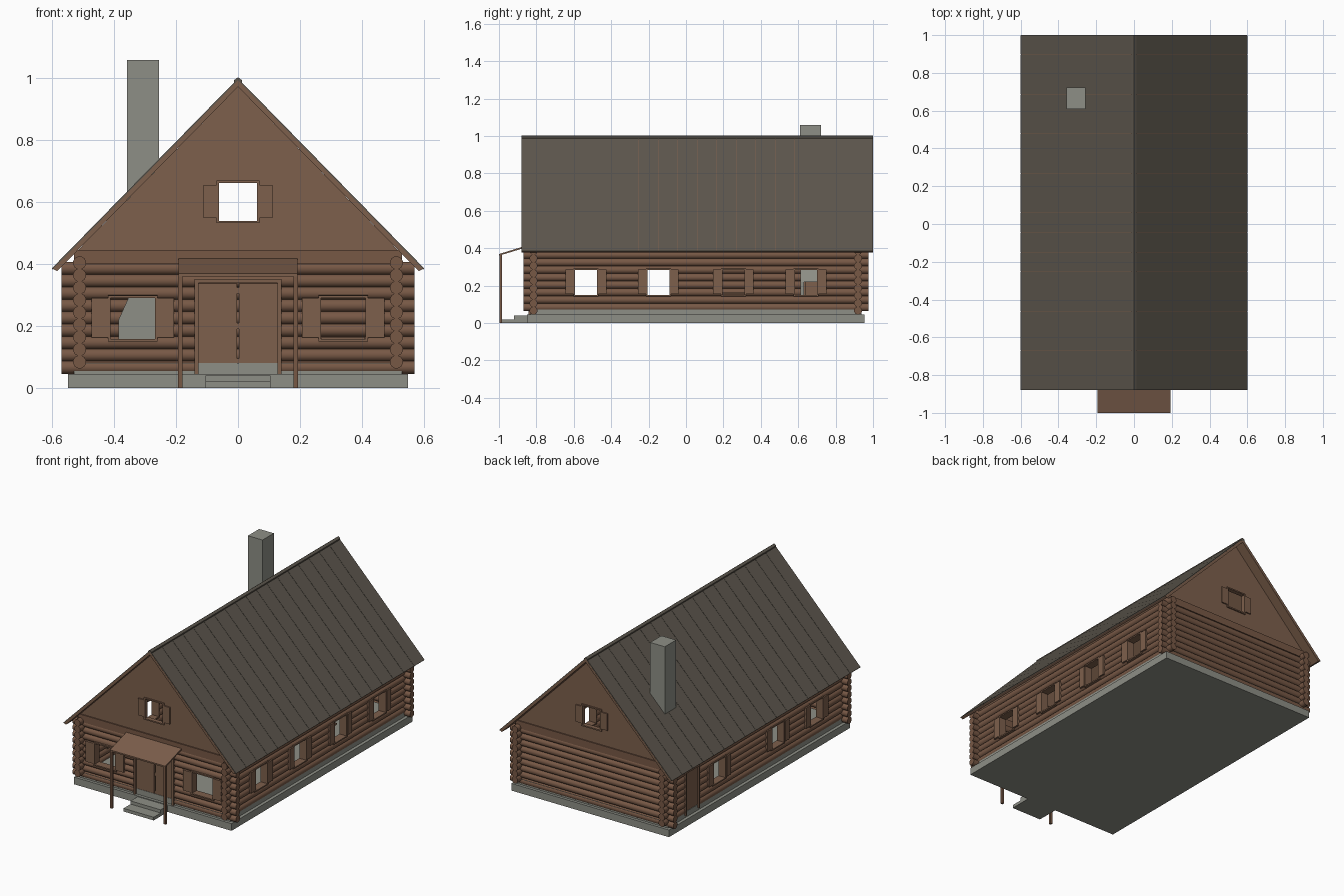
import bpy, bmesh, math

if "Cube" in bpy.data.objects:
    bpy.data.objects.remove(bpy.data.objects["Cube"])


def material(name, rgb):
    m = bpy.data.materials.new(name)
    m.diffuse_color = (*rgb, 1)
    m.use_nodes = True
    m.node_tree.nodes["Principled BSDF"].inputs["Base Color"].default_value = m.diffuse_color
    return m


WOOD = material("plank wood", (0.205, 0.115, 0.072))
LOG = material("log wood", (0.185, 0.098, 0.06))
ROOF = material("roof grey brown", (0.11, 0.095, 0.075))
STONE = material("stone grey", (0.27, 0.275, 0.24))


def prism(bm, loop_a, loop_b):
    """Solid between two matching polygons."""
    a = [bm.verts.new(p) for p in loop_a]
    b = [bm.verts.new(p) for p in loop_b]
    bm.faces.new(a)
    bm.faces.new(b[::-1])
    for i in range(len(a)):
        j = (i + 1) % len(a)
        bm.faces.new((a[j], a[i], b[i], b[j]))


def box(bm, x0, x1, y0, y1, z0, z1):
    r = [(x0, y0), (x1, y0), (x1, y1), (x0, y1)]
    prism(bm, [(x, y, z0) for x, y in r], [(x, y, z1) for x, y in r])


def slab(bm, pts, y0, y1):
    """Extrude an xz profile along y."""
    prism(bm, [(x, y0, z) for x, z in pts], [(x, y1, z) for x, z in pts])


def finish(name, bm, mat, smooth=False):
    bmesh.ops.recalc_face_normals(bm, faces=bm.faces)
    me = bpy.data.meshes.new(name)
    bm.to_mesh(me)
    bm.free()
    ob = bpy.data.objects.new(name, me)
    bpy.context.collection.objects.link(ob)
    me.materials.append(mat)
    if smooth:
        bpy.ops.object.select_all(action='DESELECT')
        ob.select_set(True)
        bpy.context.view_layer.objects.active = ob
        bpy.ops.object.shade_smooth_by_angle(angle=math.radians(40))
    return ob


def boxes(name, mat, *items):
    bm = bmesh.new()
    for it in items:
        box(bm, *it)
    return finish(name, bm, mat)


# Walls: axis the wall runs along, position across, outward sign
FRONT, BACK = ('x', -0.815, -1), ('x', 0.92, 1)
RIGHT, LEFT = ('y', 0.512, 1), ('y', -0.512, -1)


def wall_box(bm, wall, u0, u1, n0, n1, z0, z1):
    axis, pos, s = wall
    c0, c1 = sorted((pos + s * n0, pos + s * n1))
    box(bm, *((u0, u1, c0, c1) if axis == 'x' else (c0, c1, u0, u1)), z0, z1)


R, STEP, SIDES = 0.0215, 0.04, 12


def log(bm, wall, u0, u1, zc, lo=-9, hi=9):
    """One round log, optionally cut flat above or below an opening."""
    axis, pos, _ = wall
    prof = [(pos + R * math.cos(t), min(max(zc + R * math.sin(t), lo), hi))
            for t in (2 * math.pi * (i + 0.5) / SIDES for i in range(SIDES))]
    put = (lambda u, c, z: (u, c, z)) if axis == 'x' else (lambda u, c, z: (c, u, z))
    prism(bm, [put(u0, c, z) for c, z in prof], [put(u1, c, z) for c, z in prof])


def log_wall(name, wall, u0, u1, z_first, openings):
    bm = bmesh.new()
    for i in range(9):
        zc = z_first + i * STEP
        u = u0
        for a, b, z0, z1 in openings:
            if zc + R <= z0 or zc - R >= z1:
                continue
            log(bm, wall, u, a, zc)
            if zc - R < z0 - 0.002:
                log(bm, wall, a, b, zc, hi=z0)
            if zc + R > z1 + 0.002:
                log(bm, wall, a, b, zc, lo=z1)
            u = b
        log(bm, wall, u, u1, zc)
    finish(name, bm, LOG, True)


def frame(bm, wall, a, b, z0, z1, n0=-0.022, n1=0.028, w=0.008, sill=True):
    wall_box(bm, wall, a, a + w, n0, n1, z0, z1)
    wall_box(bm, wall, b - w, b, n0, n1, z0, z1)
    wall_box(bm, wall, a + w, b - w, n0, n1, z1 - w, z1)
    if sill:
        wall_box(bm, wall, a + w, b - w, n0, n1, z0, z0 + w)


def shutters(bm, wall, a, b, z0, z1, w, n0=0.016, n1=0.03):
    for s0, s1 in ((a - w, a), (b, b + w)):
        wall_box(bm, wall, s0, s1, n0, n1, z0 + 0.012, z1 - 0.007)


# Stone base and steps
boxes("foundation", STONE, (-0.55, 0.55, -0.85, 0.955, 0, 0.045),
      (-0.53, 0.53, -0.832, 0.937, 0.045, 0.08))
boxes("front_steps", STONE, (-0.105, 0.105, -0.92, -0.85, 0, 0.04),
      (-0.105, 0.105, -0.99, -0.92, 0, 0.02))

# Openings: u0, u1, z0, z1
front_win = [(-0.42, -0.26, 0.15, 0.298), (0.26, 0.42, 0.15, 0.298)]
front_door = (-0.14, 0.14, 0.045, 0.352)
right_win = [(c - 0.067, c + 0.067, 0.143, 0.292) for c in (-0.535, -0.148, 0.253, 0.642)]
left_win = [(c - 0.067, c + 0.067, 0.143, 0.292) for c in (-0.535, -0.148, 0.435)]
left_door = (0.63, 0.77, 0.06, 0.335)

# Log walls with crossed corners
log_wall("front_log_wall", FRONT, -0.57, 0.57, 0.066, [front_win[0], front_door, front_win[1]])
log_wall("back_log_wall", BACK, -0.57, 0.57, 0.066, [])
log_wall("right_log_wall", RIGHT, -0.87, 0.975, 0.084, right_win)
log_wall("left_log_wall", LEFT, -0.87, 0.975, 0.084, left_win + [left_door])

# Window frames and shutters
fr, sh = bmesh.new(), bmesh.new()
for wall, wins, w in ((FRONT, front_win, 0.053), (RIGHT, right_win, 0.042), (LEFT, left_win, 0.042)):
    for o in wins:
        frame(fr, wall, *o)
        shutters(sh, wall, *o, w)
for wall in (FRONT, BACK):
    frame(fr, wall, -0.07, 0.07, 0.532, 0.67, n0=-0.004, n1=0.024)
    shutters(sh, wall, -0.07, 0.07, 0.537, 0.662, 0.041, 0.014, 0.024)
finish("window_frames", fr, WOOD)
finish("window_shutters", sh, WOOD)

# Doors
bm = bmesh.new()
frame(bm, FRONT, *front_door, w=0.013, sill=False)
frame(bm, LEFT, *left_door, w=0.01, sill=False)
finish("door_frames", bm, WOOD)
bm = bmesh.new()
wall_box(bm, FRONT, -0.127, -0.004, 0.0, 0.015, 0.05, 0.337)
wall_box(bm, FRONT, 0.004, 0.127, 0.0, 0.015, 0.05, 0.337)
wall_box(bm, LEFT, 0.64, 0.76, 0.0, 0.015, 0.075, 0.325)
for z in (0.075, 0.19, 0.305):
    wall_box(bm, FRONT, -0.004, 0.004, 0.002, 0.012, z, z + 0.02)
finish("doors", bm, WOOD)

# Gables with a window opening, on a plate beam
SLOPE, UNDER = 1.02, 0.973
under = lambda x: UNDER - SLOPE * abs(x)
for name, y0, y1 in (("front_gable", -0.831, -0.811), ("back_gable", 0.916, 0.936)):
    bm = bmesh.new()
    W = 0.064
    for s in (-1, 1):
        slab(bm, [(s * 0.53, 0.432), (s * W, 0.432), (s * W, under(W))], y0, y1)
    slab(bm, [(-W, 0.432), (W, 0.432), (W, 0.538), (-W, 0.538)], y0, y1)
    slab(bm, [(-W, 0.664), (W, 0.664), (W, under(W)), (0, UNDER), (-W, under(W))], y0, y1)
    finish(name, bm, WOOD)
boxes("gable_beams", LOG, (-0.53, 0.53, -0.838, -0.8, 0.4, 0.446),
      (-0.53, 0.53, 0.905, 0.943, 0.4, 0.446))

# Roof boards below, metal panels above
Y0, Y1, N = -0.88, 1.0, 18
boards, panels = bmesh.new(), bmesh.new()
for s in (-1, 1):
    slab(boards, [(0, UNDER), (0, 0.994), (s * 0.598, 0.994 - SLOPE * 0.598),
                  (s * 0.584, under(0.584))], Y0, Y1)
    for i in range(N):
        a = Y0 + (Y1 - Y0) * i / N
        slab(panels, [(0, 0.993), (0, 1.0), (s * 0.602, 1.0 - SLOPE * 0.602),
                      (s * 0.599, 0.993 - SLOPE * 0.599)],
             a + 0.0008, a + (Y1 - Y0) / N - 0.0008)
finish("roof_boards", boards, WOOD)
finish("roof_panels", panels, ROOF)
bm = bmesh.new()
slab(bm, [(-0.013, 0.983), (-0.013, 0.994), (0, 1.004), (0.013, 0.994), (0.013, 0.983)], Y0, Y1)
finish("ridge_cap", bm, ROOF)

# Porch canopy and posts
bm = bmesh.new()
side = [(-1.0, 0.36), (-1.0, 0.369), (-0.82, 0.424), (-0.82, 0.415)]
prism(bm, [(-0.193, y, z) for y, z in side], [(0.193, y, z) for y, z in side])
finish("porch_roof", bm, WOOD)
boxes("porch_posts", LOG, *[(s * 0.187 - 0.007, s * 0.187 + 0.007, -0.997, -0.983, 0, 0.364)
                            for s in (-1, 1)])

# Chimney, hood and hearth
boxes("chimney", STONE, (-0.358, -0.256, 0.61, 0.722, 0.29, 1.06))
bm = bmesh.new()
slab(bm, [(-0.386, 0.22), (-0.23, 0.22), (-0.256, 0.3), (-0.35, 0.3)], 0.612, 0.72)
box(bm, -0.386, -0.23, 0.612, 0.632, 0.08, 0.22)
box(bm, -0.386, -0.23, 0.7, 0.72, 0.08, 0.22)
box(bm, -0.386, -0.23, 0.632, 0.7, 0.08, 0.1)
finish("fireplace", bm, STONE)

# Table inside
boxes("table", WOOD, (0.27, 0.41, 0.15, 0.4, 0.155, 0.165),
      *[(x, x + 0.012, y, y + 0.012, 0.08, 0.155) for x in (0.275, 0.393) for y in (0.16, 0.378)])
